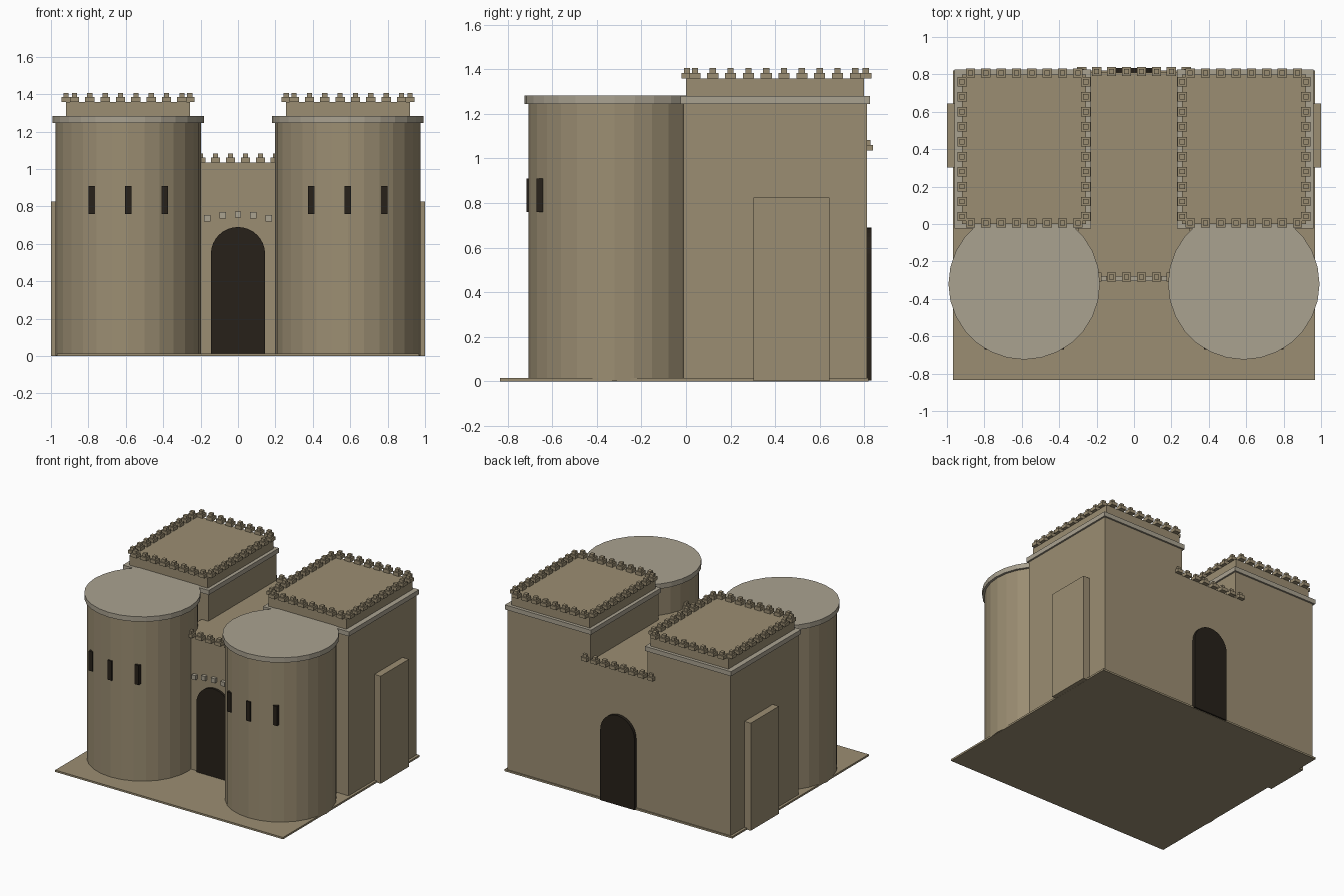
import bpy, bmesh, math
from mathutils import Matrix, Vector

if "Cube" in bpy.data.objects:
    bpy.data.objects.remove(bpy.data.objects["Cube"])


def material(name, rgb):
    m = bpy.data.materials.new(name)
    m.diffuse_color = (*rgb, 1)
    m.use_nodes = True
    m.node_tree.nodes["Principled BSDF"].inputs["Base Color"].default_value = m.diffuse_color
    return m


SAND = material("sandstone", (0.33, 0.27, 0.17))
TRIM = material("pale_stone", (0.40, 0.36, 0.28))
DARK = material("dark_opening", (0.02, 0.015, 0.01))


def finish(bm, name, mat):
    bmesh.ops.recalc_face_normals(bm, faces=bm.faces)
    me = bpy.data.meshes.new(name)
    bm.to_mesh(me)
    bm.free()
    me.materials.append(mat)
    ob = bpy.data.objects.new(name, me)
    bpy.context.collection.objects.link(ob)
    return ob


def add_box(bm, x0, x1, y0, y1, z0, z1):
    c = Vector((x0 + x1, y0 + y1, z0 + z1)) / 2
    s = Matrix.Diagonal((abs(x1 - x0), abs(y1 - y0), z1 - z0, 1))
    bmesh.ops.create_cube(bm, size=1, matrix=Matrix.Translation(c) @ s)


def box(name, mat, *dims):
    bm = bmesh.new()
    add_box(bm, *dims)
    return finish(bm, name, mat)


def cylinder(name, mat, x, y, r, z0, z1, sides=28):
    bm = bmesh.new()
    bmesh.ops.create_cone(bm, cap_ends=True, segments=sides, radius1=r, radius2=r,
                          depth=z1 - z0, matrix=Matrix.Translation((x, y, (z0 + z1) / 2)))
    return finish(bm, name, mat)


def merlons(name, points, z):
    # stepped merlon: wide slab with a smaller block on top
    bm = bmesh.new()
    for x, y in points:
        for h, z0, z1 in ((0.025, z, z + 0.026), (0.014, z + 0.026, z + 0.048)):
            add_box(bm, x - h, x + h, y - h, y + h, z0, z1)
    return finish(bm, name, SAND)


def arch_door(name, y0, y1, z0, half=0.145, spring=0.545, steps=16):
    bm = bmesh.new()
    pts = [(half, z0)]
    for i in range(steps + 1):
        a = math.pi * i / steps
        pts.append((half * math.cos(a), spring + half * math.sin(a)))
    pts.append((-half, z0))
    face = bm.faces.new([bm.verts.new((x, y0, z)) for x, z in pts])
    ext = bmesh.ops.extrude_face_region(bm, geom=[face])
    verts = [g for g in ext["geom"] if isinstance(g, bmesh.types.BMVert)]
    bmesh.ops.translate(bm, verts=verts, vec=(0, y1 - y0, 0))
    return finish(bm, name, DARK)


# ground plate and central gatehouse
box("base_plate", SAND, -0.967, 0.967, -0.835, 0.82, 0, 0.014)
box("gatehouse", SAND, -0.30, 0.30, -0.28, 0.81, 0.002, 1.035)
arch_door("front_gate", -0.297, -0.26, 0.01)
arch_door("back_gate", 0.79, 0.833, 0.003)
merlons("front_gate_merlons", [((i - 2.5) * 0.08, -0.283) for i in range(6)], 1.035)
merlons("back_gate_merlons", [((i - 3.5) * 0.08, 0.815) for i in range(8)], 1.035)

# row of studs over the front gate
studs = bmesh.new()
for i in range(-2, 3):
    x, z = i * 0.082, 0.757 - 0.005 * i * i
    add_box(studs, x - 0.017, x + 0.017, -0.305, -0.27, z - 0.017, z + 0.017)
finish(studs, "gate_studs", TRIM)

for s, side in ((-1, "left"), (1, "right")):
    # round front tower
    cylinder(side + "_round_tower", SAND, s * 0.587, -0.32, 0.388, 0.002, 1.245)
    cylinder(side + "_round_cap", TRIM, s * 0.587, -0.32, 0.405, 1.245, 1.283)
    slits = bmesh.new()
    for dx, y in ((-0.195, -0.67), (0, -0.717), (0.195, -0.67)):
        x = s * 0.587 + dx
        add_box(slits, x - 0.017, x + 0.017, y, y + 0.06, 0.76, 0.91)
    finish(slits, side + "_arrow_slits", DARK)

    # square back tower with ledge, parapet block and buttress
    box(side + "_square_tower", SAND, s * 0.243, s * 0.947, -0.012, 0.812, 0.002, 1.245)
    box(side + "_square_ledge", TRIM, s * 0.23, s * 0.96, -0.025, 0.825, 1.245, 1.28)
    box(side + "_parapet", SAND, s * 0.257, s * 0.92, 0.0, 0.80, 1.28, 1.358)
    box(side + "_buttress", SAND, s * 0.85, s * 1.0, 0.302, 0.643, 0.001, 0.826)

    # merlons around the parapet
    ring = [(s * (0.3 + i * 0.082), y) for i in range(8) for y in (0.005, 0.807)]
    ring += [(s * x, 0.04 + i * 0.08) for i in range(10) for x in (0.258, 0.919)]
    merlons(side + "_tower_merlons", ring, 1.358)
